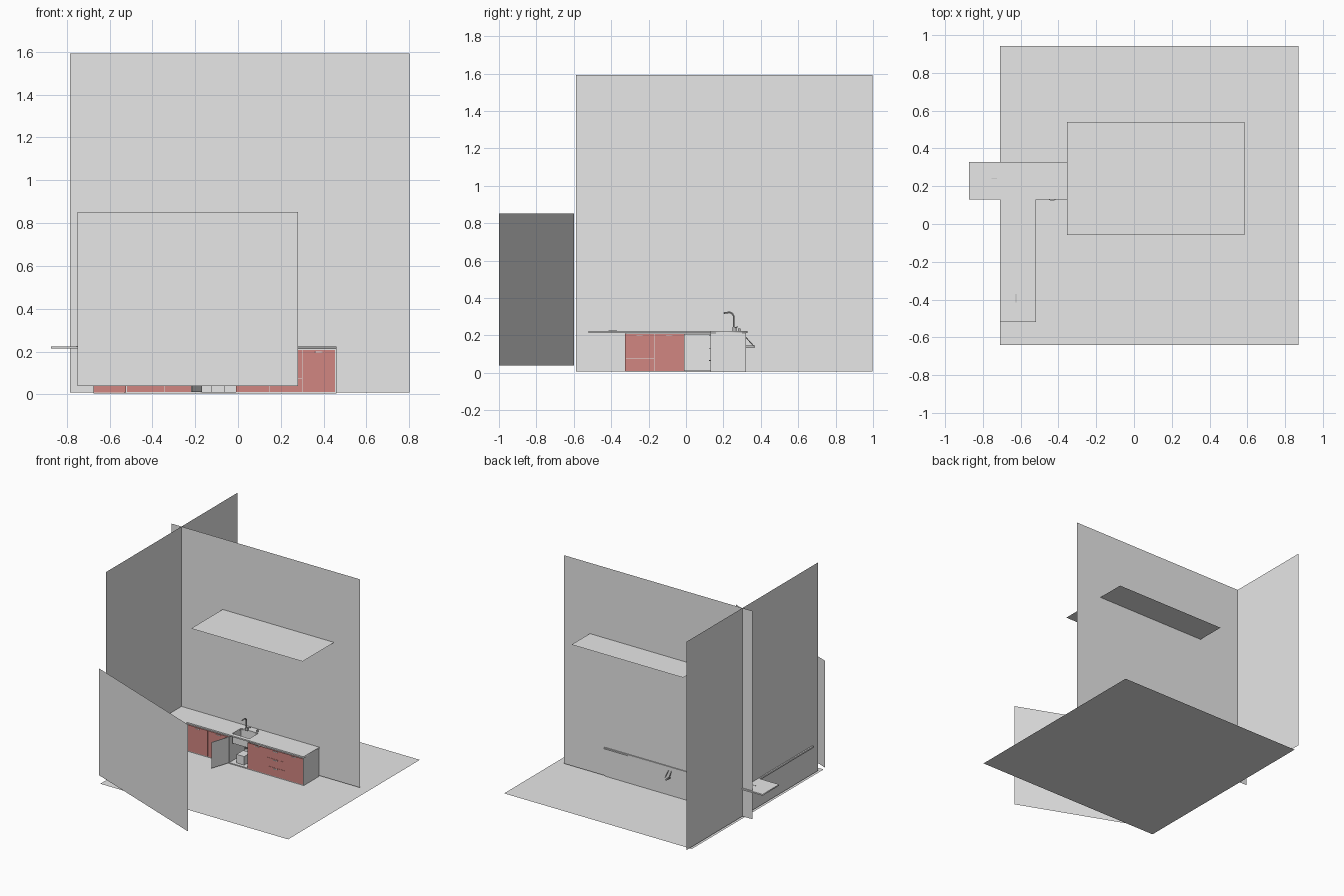
import bpy, bmesh, math
from mathutils import Vector

if "Cube" in bpy.data.objects:
    bpy.data.objects.remove(bpy.data.objects["Cube"])


def material(name, r, g, b):
    m = bpy.data.materials.new(name)
    m.diffuse_color = (r, g, b, 1)
    m.use_nodes = True
    m.node_tree.nodes["Principled BSDF"].inputs["Base Color"].default_value = m.diffuse_color
    return m


GREY = material("light_grey", 0.8, 0.8, 0.8)
RED = material("muted_red", 0.64, 0.24, 0.22)
METAL = material("metal_grey", 0.5, 0.5, 0.5)


def add(name, bm, mat):
    me = bpy.data.meshes.new(name)
    bm.to_mesh(me)
    bm.free()
    ob = bpy.data.objects.new(name, me)
    bpy.context.collection.objects.link(ob)
    me.materials.append(mat)
    return ob


def plane(name, corners, mat=GREY):
    bm = bmesh.new()
    bm.faces.new([bm.verts.new(c) for c in corners])
    return add(name, bm, mat)


def box(name, lo, hi, mat=GREY, open_top=False):
    bm = bmesh.new()
    bmesh.ops.create_cube(bm, size=1)
    for v in bm.verts:
        v.co = [(l + h) / 2 + c * (h - l) for l, h, c in zip(lo, hi, v.co)]
    if open_top:
        bm.normal_update()
        bmesh.ops.delete(bm, geom=[f for f in bm.faces if f.normal.z > 0.9], context='FACES')
    return add(name, bm, mat)


def bake(name, cu, mat):
    """Turn a curve into a mesh object."""
    tmp = bpy.data.objects.new(name + "_curve", cu)
    bpy.context.collection.objects.link(tmp)
    bpy.context.view_layer.update()
    dg = bpy.context.evaluated_depsgraph_get()
    me = bpy.data.meshes.new_from_object(tmp.evaluated_get(dg))
    bpy.data.objects.remove(tmp)
    me.name = name
    me.materials.clear()
    me.materials.append(mat)
    ob = bpy.data.objects.new(name, me)
    bpy.context.collection.objects.link(ob)
    return ob


def spline(cu, pts, cyclic):
    s = cu.splines.new('POLY')
    s.points.add(len(pts) - 1)
    for p, c in zip(s.points, pts):
        p.co = (*c, 1)
    s.use_cyclic_u = cyclic


def tube(name, pts, radius, mat=METAL):
    cu = bpy.data.curves.new(name, 'CURVE')
    cu.dimensions = '3D'
    cu.bevel_depth = radius
    cu.bevel_resolution = 2
    cu.use_fill_caps = True
    spline(cu, pts, False)
    ob = bake(name, cu, mat)
    ob.data.shade_smooth()
    return ob


# room planes
plane("floor", [(-.71, -.64, 0), (.87, -.64, 0), (.87, .943, 0), (-.71, .943, 0)])
plane("back_wall", [(-.784, .321, .008), (.802, .321, .008), (.802, .321, 1.592), (-.784, .321, 1.592)])
plane("side_wall", [(-.70, -.589, .008), (-.70, .996, .008), (-.70, .996, 1.592), (-.70, -.589, 1.592)])
plane("upper_panel", [(-.354, -.058, 1.054), (.584, -.058, 1.054), (.584, .541, 1.054), (-.354, .541, 1.054)])
plane("angled_front_panel", [(-.75, -.60, .04), (.28, -1.0, .04), (.28, -1.0, .852), (-.75, -.60, .852)])

# L-shaped worktop with the sink cut-out
SX0, SX1, SY0, SY1 = -.16, -.015, .16, .265
cu = bpy.data.curves.new("worktop", 'CURVE')
cu.dimensions = '2D'
cu.fill_mode = 'BOTH'
cu.extrude = .005
spline(cu, [(x, y, 0) for x, y in [(-.874, .13), (-.71, .13), (-.71, -.52), (-.518, -.52), (-.518, .13),
                                  (.46, .13), (.46, .328), (-.874, .328)]], True)
spline(cu, [(SX0, SY0, 0), (SX1, SY0, 0), (SX1, SY1, 0), (SX0, SY1, 0)], True)
worktop = bake("worktop", cu, GREY)
worktop.location.z = .219

# sink basin
box("sink_basin", (SX0, SY0, .15), (SX1, SY1, .22), GREY, open_top=True)

# cabinet bodies, with the sink unit left open at the front
Z0, Z1, HINGE = .003, .2139, -.168
box("left_cabinet_body", (-.676, .135, Z0), (HINGE, .319, Z1))
box("right_cabinet_body", (.145, .135, Z0), (.457, .319, Z1))
box("sink_cabinet_base", (HINGE, .135, Z0), (.145, .319, .01))
box("right_end_panel", (.455, .131, Z0), (.459, .3195, Z1))
box("leg_cabinet_body", (-.676, -.322, Z0), (-.529, .135, Z1))
box("leg_end_panel", (-.676, -.326, .008), (-.524, -.322, .21), RED)


def handle(name, centre, along):
    """Half-round pull lying flat against the front."""
    bm = bmesh.new()
    out = Vector((along.y, -along.x, 0))
    n = 8
    rings = []
    for z in (-.002, .002):
        rings.append([bm.verts.new(Vector(centre) + along * (.018 * math.cos(math.pi * i / n))
                                   + out * (.006 * math.sin(math.pi * i / n))
                                   + Vector((0, 0, z))) for i in range(n + 1)])
    bm.faces.new(rings[0][::-1])
    bm.faces.new(rings[1])
    for i in range(n + 1):
        j = (i + 1) % (n + 1)
        bm.faces.new((rings[0][i], rings[0][j], rings[1][j], rings[1][i]))
    bmesh.ops.recalc_face_normals(bm, faces=bm.faces)
    add(name, bm, GREY)


# red fronts on the main run
X, Y = Vector((1, 0, 0)), Vector((0, 1, 0))
G = .001
doors = [(-.52, -.345), (-.345, HINGE), (-.01, .145), (.145, .30), (.30, .455)]
for k, (a, b) in enumerate(doors):
    rows = [(.01, .075), (.075, .14), (.14, .207)] if k == 3 else [(.01, .207)]
    for r, (lo, hi) in enumerate(rows):
        box(f"main_front_{k}_{r}", (a + G, .130, lo + G / 2), (b - G, .135, hi - G / 2), RED)
        handle(f"main_handle_{k}_{r}", ((a + b) / 2, .130, hi - .009), X)

# red fronts on the short leg, one split near the floor
leg = [(-.325, -.17, .01, .074), (-.325, -.17, .077, .207), (-.17, -.01, .01, .207), (-.01, .13, .01, .207)]
for k, (a, b, lo, hi) in enumerate(leg):
    box(f"leg_front_{k}", (-.529, a + G, lo), (-.524, b - G, hi), RED)
    if k:
        handle(f"leg_handle_{k}", (-.524, (a + b) / 2, hi - .009), Y)

# open sink door: red outside, grey inside
door = box("open_sink_door", (0, -.005, .01), (.148, 0, .207), GREY)
door.data.materials.append(RED)
for f in door.data.polygons:
    if f.normal.y < -.9:
        f.material_index = 1
door.location = (HINGE, .13, 0)
door.rotation_euler.z = -math.radians(108)

# waste bin inside the sink unit
box("waste_bin", (-.124, .16, .01), (-.06, .24, .075), GREY)

# drain trap and supply pipes passing through the wall
px, py = -.09, .215
tube("drain_trap", [(px, py, .15), (px, py, .115), (px, py + .01, .103), (px, py + .025, .1),
                    (px, py + .04, .106), (px, py + .048, .12), (px, py + .055, .136),
                    (px, py + .07, .14), (px, .37, .14)], .006)
for s in (-1, 1):
    tube(f"supply_pipe_{s + 1}", [(px + s * .012, .285, .21), (px + s * .012, .32, .19),
                                  (px + s * .016, .36, .145)], .0025)

# faucet: base, swan neck and lever
fx, fy, fz = -.108, .253, .224
fy2 = .28
tube("faucet_base", [(fx, fy2 - .02, fz), (fx, fy2 - .02, fz + .022)], .011)
arc = [(fx, .23 + .025 * math.cos(t), .298 + .025 * math.sin(t))
       for t in [math.pi * i / 16 for i in range(0, 11)]]
tube("faucet_neck", [(fx, .255, fz + .01)] + arc + [(fx, .206, .322), (fx, .203, .316)], .0045)
tube("faucet_lever", [(fx, .262, fz + .015), (fx + .022, .275, fz + .022)], .003)

# soap dispenser beside the faucet
tube("soap_dispenser", [(-.035, .285, fz), (-.035, .285, fz + .012)], .007)

# small slots on the worktop
box("outer_worktop_slot", (-.755, .238, .2235), (-.725, .242, .2255), METAL)
box("leg_worktop_slot", (-.627, -.415, .2235), (-.623, -.37, .2255), METAL)
